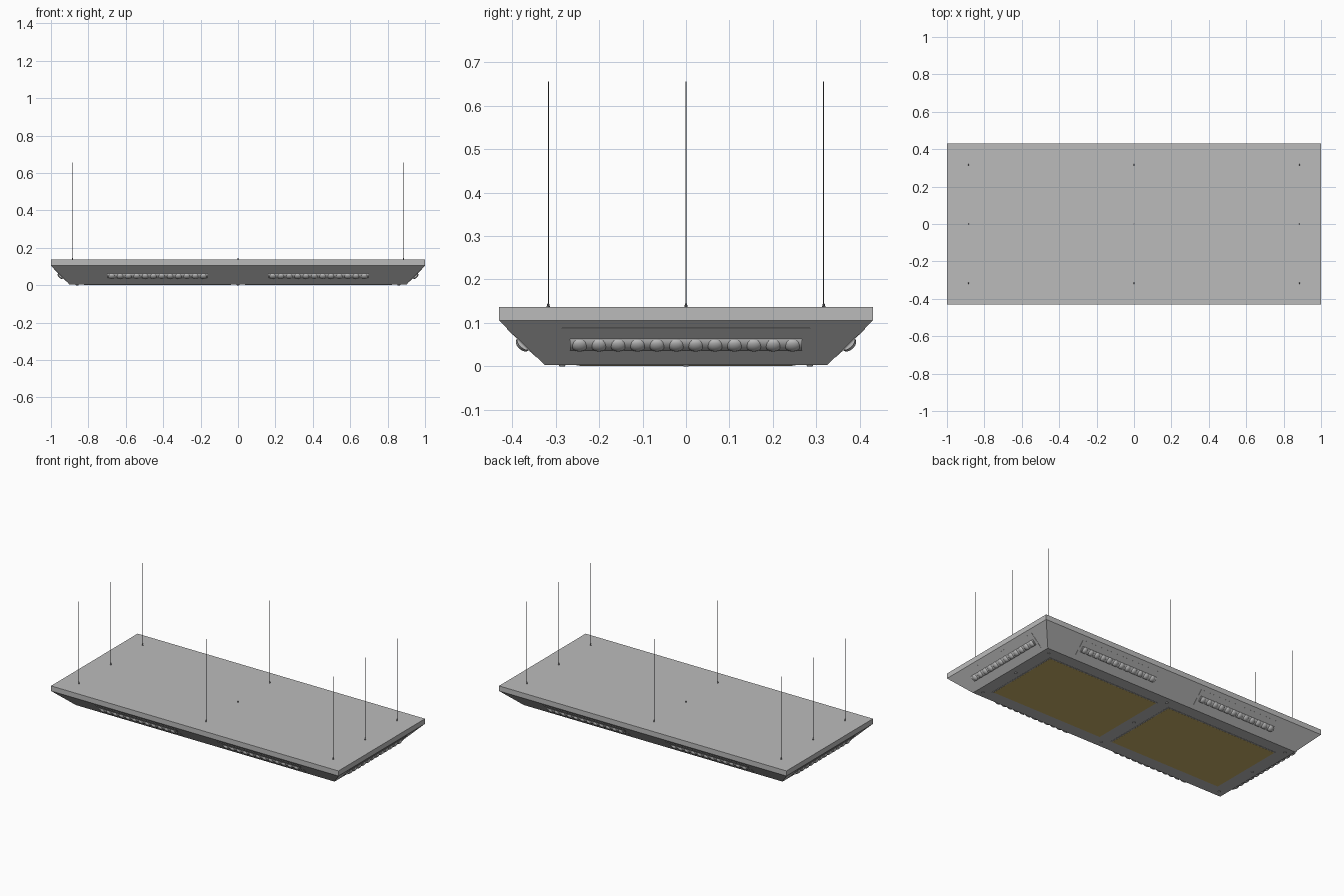
import bpy, bmesh
from math import pi, cos, sin
from mathutils import Matrix, Vector

cube = bpy.data.objects.get("Cube")
if cube:
    bpy.data.objects.remove(cube, do_unlink=True)


def material(name, rgb):
    m = bpy.data.materials.new(name)
    m.use_nodes = True
    m.diffuse_color = (*rgb, 1)
    bsdf = next(n for n in m.node_tree.nodes if n.type == 'BSDF_PRINCIPLED')
    bsdf.inputs["Base Color"].default_value = (*rgb, 1)
    return m


grey = material("light grey metal", (0.5, 0.5, 0.5))
dark = material("dark wire", (0.15, 0.15, 0.16))
gold = material("gold filter", (0.58, 0.44, 0.14))


def finish(bm, name, mat, smooth=False):
    bmesh.ops.recalc_face_normals(bm, faces=bm.faces)
    me = bpy.data.meshes.new(name)
    bm.to_mesh(me)
    bm.free()
    me.materials.append(mat)
    ob = bpy.data.objects.new(name, me)
    bpy.context.collection.objects.link(ob)
    if smooth:
        bpy.ops.object.select_all(action='DESELECT')
        bpy.context.view_layer.objects.active = ob
        ob.select_set(True)
        bpy.ops.object.shade_smooth_by_angle()
    return ob


def add_box(bm, center, size):
    m = Matrix.Translation(center) @ Matrix.Diagonal((*size, 1))
    bmesh.ops.create_cube(bm, size=1, matrix=m)


def add_rod(bm, x, y, z0, z1, r0, r1, sides):
    bmesh.ops.create_cone(bm, cap_ends=True, segments=sides, radius1=r0, radius2=r1,
                          depth=z1 - z0, matrix=Matrix.Translation((x, y, (z0 + z1) / 2)))


BASE, RIM, TOP = 0.003, 0.105, 0.137
WIDE, DEEP = 1.0, 0.43          # half sizes at the rim
LOW_X, LOW_Y = 0.9, 0.325       # half sizes at the base

# Top slab
bm = bmesh.new()
add_box(bm, (0, 0, (RIM + TOP) / 2), (2 * WIDE, 2 * DEEP, TOP - RIM))
finish(bm, "top_slab", grey)

# Tapered lower housing
bm = bmesh.new()
add_box(bm, (0, 0, (BASE + RIM) / 2), (2 * WIDE, 2 * DEEP, RIM - BASE))
for v in bm.verts:
    if v.co.z < RIM / 2:
        v.co.x *= LOW_X / WIDE
        v.co.y *= LOW_Y / DEEP
finish(bm, "tapered_housing", grey)

# Filters in thin frames on the underside
for side, name in ((-1, "right"), (1, "left")):
    bm = bmesh.new()
    add_box(bm, (side * 0.43, 0, 0.0025), (0.785, 0.505, 0.002))
    finish(bm, name + "_filter_frame", grey)
    bm = bmesh.new()
    add_box(bm, (side * 0.43, 0, 0.002), (0.77, 0.49, 0.002))
    finish(bm, name + "_filter", gold)

# Screws on the underside
bm = bmesh.new()
for x in (-0.86, 0, 0.86):
    for y in (-0.285, 0, 0.285):
        add_rod(bm, x, y, 0, 0.004, 0.006, 0.009, 12)
finish(bm, "base_screws", grey)

# Hanging wires with small ferrules
bm = bmesh.new()
for x in (-0.885, 0, 0.885):
    for y in (-0.317, 0, 0.317):
        add_rod(bm, x, y, TOP - 0.005, 0.655, 0.0012, 0.0012, 8)
        add_rod(bm, x, y, TOP - 0.001, TOP + 0.008, 0.004, 0.002, 8)
finish(bm, "hanging_wires", dark)


def slope_frame(outward, offset):
    """Local frame on a sloped side: x along, y up the slope, z outward."""
    out = Vector(outward)
    along = Vector((0, 0, 1)).cross(out)
    low, high = (LOW_X, WIDE) if out.x else (LOW_Y, DEEP)
    up = (out * (high - low) + Vector((0, 0, RIM - BASE))).normalized()
    origin = out * (low + high) / 2 + along * offset + Vector((0, 0, (BASE + RIM) / 2))
    m = Matrix((along, up, along.cross(up))).transposed().to_4x4()
    m.translation = origin
    return m


def vent(name, outward, offset):
    frame = slope_frame(outward, offset)
    length, count = 0.535, 12
    # Thin cover plate
    bm = bmesh.new()
    add_box(bm, (0, 0, 0), (0.57, 0.094, 0.003))
    bm.transform(frame)
    finish(bm, name + "_cover", grey)
    # Rounded bar with a row of scallops
    bm = bmesh.new()
    steps = 8
    ends = []
    for x in (-length / 2, length / 2):
        ends.append([bm.verts.new((x, 0.018 * cos(pi * i / steps) - 0.004,
                                   0.009 * sin(pi * i / steps))) for i in range(steps + 1)])
    for i in range(steps):
        bm.faces.new((ends[0][i], ends[0][i + 1], ends[1][i + 1], ends[1][i]))
    for e in ends:
        bm.faces.new(e)
    pitch = length / count
    for i in range(count):
        x = (i + 0.5) * pitch - length / 2
        m = Matrix.Translation((x, -0.004, 0.002)) @ Matrix.Diagonal((pitch * 0.46, 0.019, 0.012, 1))
        bmesh.ops.create_uvsphere(bm, u_segments=16, v_segments=8, radius=1, matrix=m)
    bm.transform(frame)
    finish(bm, name + "_bar", grey, smooth=True)


# Two vents on each long side, one on each end
for y, face in ((-1, "front"), (1, "back")):
    for offset, spot in ((-0.43, "first"), (0.43, "second")):
        vent(f"{face}_{spot}_vent", (0, y, 0), offset)
for x, face in ((-1, "right"), (1, "left")):
    vent(face + "_vent", (x, 0, 0), 0)
